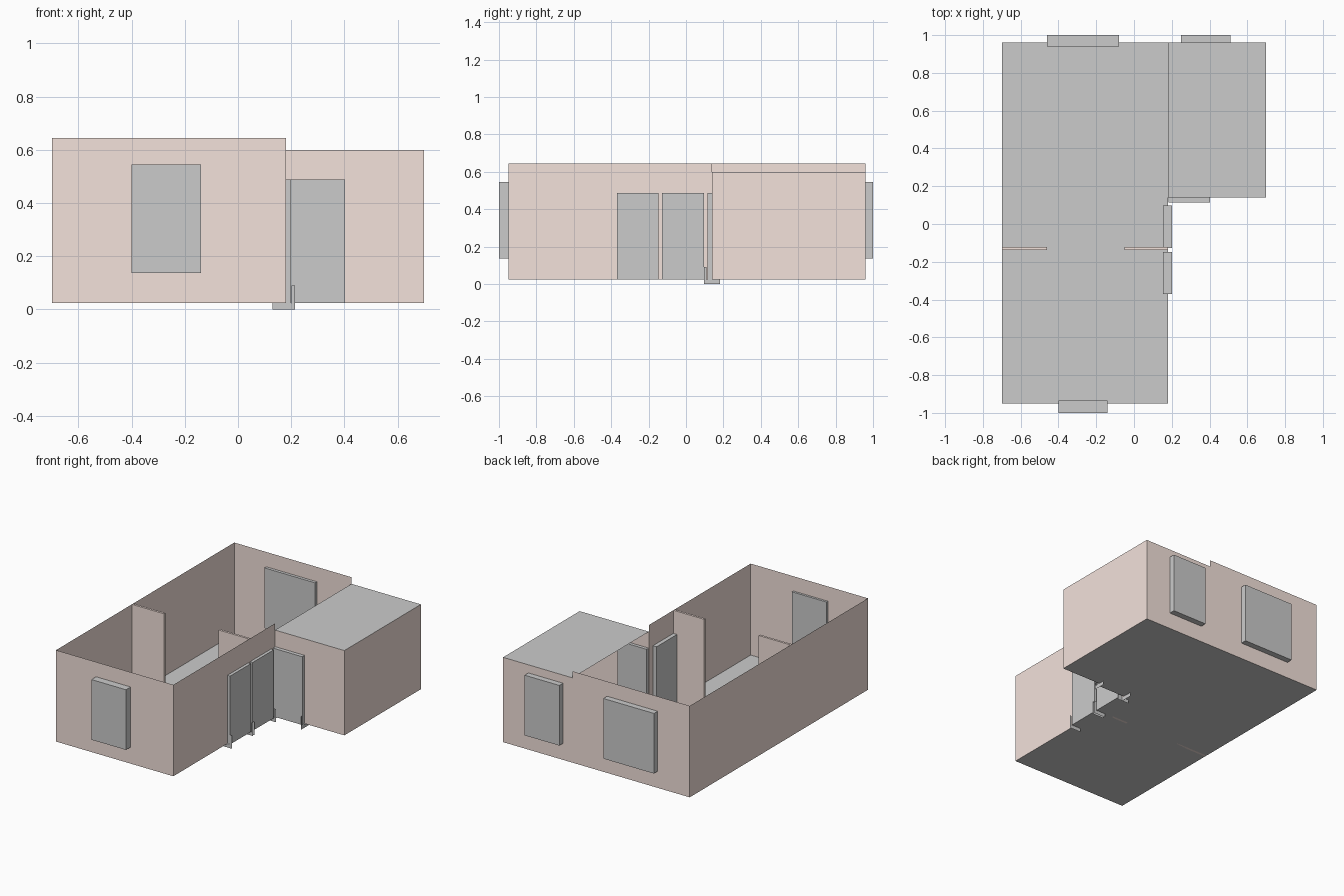
import bpy

if "Cube" in bpy.data.objects:
    bpy.data.objects.remove(bpy.data.objects["Cube"])

Z0, ZM, ZW = 0.025, 0.645, 0.60          # floor, main wall top, wing roof
XL, XM, XR = -0.70, 0.18, 0.70           # left wall, shared line, wing wall
YF, YS, YB = -0.95, 0.14, 0.96           # front wall, wing front, back wall

wall_mat = bpy.data.materials.new("wall_paint")
wall_mat.diffuse_color = (0.9, 0.76, 0.71, 1)
wall_mat.use_nodes = True
wall_mat.node_tree.nodes["Principled BSDF"].inputs["Base Color"].default_value = wall_mat.diffuse_color


def mesh(name, verts, faces, mat=None):
    me = bpy.data.meshes.new(name)
    me.from_pydata(verts, [], faces)
    ob = bpy.data.objects.new(name, me)
    bpy.context.collection.objects.link(ob)
    if mat:
        me.materials.append(mat)
    return ob


def sheet(name, verts, mat=None):
    return mesh(name, verts, [tuple(range(len(verts)))], mat)


def wall(name, a, b, top):
    """Thin upright wall from plan point a to plan point b."""
    return sheet(name, [(*a, Z0), (*b, Z0), (*b, top), (*a, top)], wall_mat)


def box(name, x, y, z, mat=None):
    verts = [(i, j, k) for k in z for j in y for i in x]
    faces = [(0, 2, 3, 1), (4, 5, 7, 6), (0, 1, 5, 4),
             (2, 6, 7, 3), (0, 4, 6, 2), (1, 3, 7, 5)]
    return mesh(name, verts, faces, mat)


# Floor over the L-shaped plan, and wing roof
plan = [(XL, YF), (XM, YF), (XM, YS), (XR, YS), (XR, YB), (XL, YB)]
sheet("floor", [(x, y, Z0) for x, y in plan])
sheet("wing_roof", [(XM, YS, ZW), (XR, YS, ZW), (XR, YB, ZW), (XM, YB, ZW)])

# Outer walls
wall("front_wall", (XL, YF), (XM, YF), ZM)
wall("entry_side_wall", (XM, YF), (XM, YS), ZM)
wall("wing_front_wall", (XM, YS), (XR, YS), ZW)
wall("wing_side_wall", (XR, YS), (XR, YB), ZW)
wall("wing_back_wall", (XR, YB), (XM, YB), ZW)
wall("main_back_wall", (XM, YB), (XL, YB), ZM)
wall("left_wall", (XL, YB), (XL, YF), ZM)

# Partition stubs inside the main room
for side, x in (("left", (XL, -0.46)), ("right", (-0.05, XM))):
    box(f"partition_{side}", x, (-0.137, -0.122), (Z0, ZM), wall_mat)

# Window slabs passing through the walls
WZ = (0.137, 0.545)
box("front_window", (-0.40, -0.14), (-1.0, -0.935), WZ)
box("back_window_large", (-0.46, -0.08), (0.94, 1.0), WZ)
box("back_window_small", (0.25, 0.51), (0.94, 1.0), WZ)

# Door slabs
DZ = (Z0, 0.488)
box("side_door_1", (0.153, 0.20), (-0.37, -0.148), DZ)
box("side_door_2", (0.153, 0.20), (-0.128, 0.097), DZ)
box("wing_door", (0.182, 0.402), (0.115, 0.162), DZ)

# Flat U-shaped jamb feet hugging the bottom ends of each door
def foot(name, lo, place):
    hi = lo + 0.085
    t = 0.013
    prof = [(lo, 0), (hi, 0), (hi, 0.09), (hi - t, 0.09), (hi - t, Z0),
            (lo + t, Z0), (lo + t, 0.09), (lo, 0.09)]
    sheet(name, [place(u, z) for u, z in prof])


for i, y in enumerate((-0.372, -0.146, -0.130, 0.099)):
    foot(f"side_door_foot_{i + 1}", 0.13, lambda u, z: (u, y, z))
for i, x in enumerate((0.180, 0.404)):
    foot(f"wing_door_foot_{i + 1}", 0.097, lambda u, z: (x, u, z))
